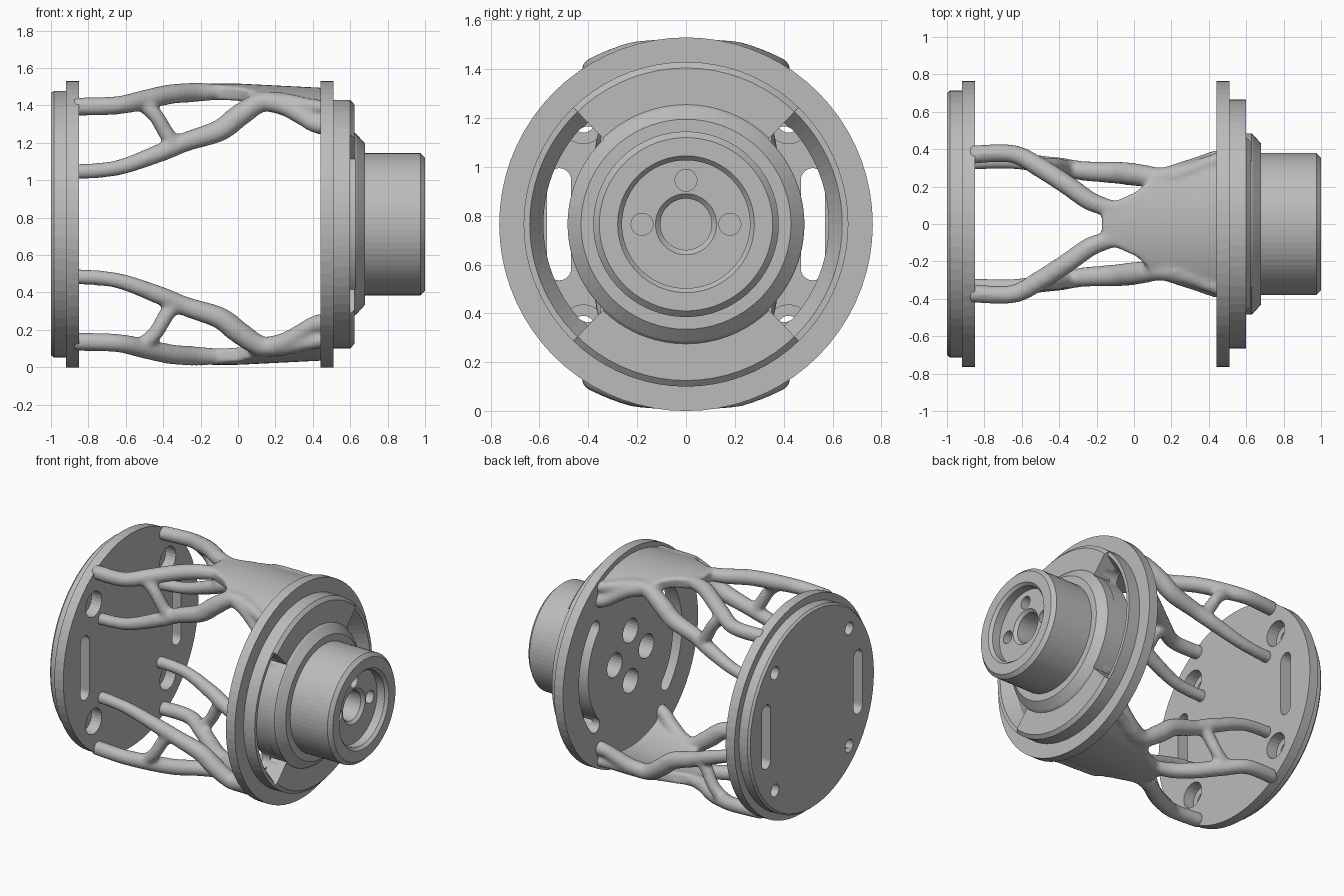
import bpy, bmesh
from math import sin, cos, pi, radians
from mathutils import Vector

ZC = 0.765  # height of the long axis

cube = bpy.data.objects.get("Cube")
if cube:
    bpy.data.objects.remove(cube, do_unlink=True)

metal = bpy.data.materials.new("plain grey metal")
metal.use_nodes = True
GREY = (0.5, 0.5, 0.5, 1)
metal.diffuse_color = GREY
metal.node_tree.nodes["Principled BSDF"].inputs["Base Color"].default_value = GREY


def skin(bm, loops, closed=False):
    """Join a list of equal closed loops, capping the ends unless closed."""
    rings = [[bm.verts.new(p) for p in loop] for loop in loops]
    pairs = list(zip(rings, rings[1:])) + ([(rings[-1], rings[0])] if closed else [])
    n = len(rings[0])
    for a, b in pairs:
        for i in range(n):
            j = (i + 1) % n
            bm.faces.new((a[i], a[j], b[j], b[i]))
    if not closed:
        bm.faces.new(rings[0])
        bm.faces.new(rings[-1])


def make(name, bm):
    bmesh.ops.recalc_face_normals(bm, faces=bm.faces)
    mesh = bpy.data.meshes.new(name)
    bm.to_mesh(mesh)
    bm.free()
    mesh.materials.append(metal)
    obj = bpy.data.objects.new(name, mesh)
    bpy.context.collection.objects.link(obj)
    return obj


def loft(name, loops, closed):
    bm = bmesh.new()
    skin(bm, loops, closed)
    bmesh.ops.remove_doubles(bm, verts=bm.verts, dist=1e-5)
    return make(name, bm)


def lathe(name, profile, start=0, sweep=360, steps=72):
    """Turn an (x, radius) profile about the long axis."""
    full = sweep == 360
    angles = [radians(start + sweep * i / steps) for i in range(steps + (not full))]
    return loft(name, [[(x, r * cos(a), ZC + r * sin(a)) for x, r in profile]
                       for a in angles], full)


def prism(outline, x0, x1):
    return loft("cutter", [[(x, y, ZC + z) for y, z in outline] for x in (x0, x1)], False)


def circle(y, z, r, start=0, sweep=360, n=24):
    count = n if sweep == 360 else n + 1
    return [(y + r * cos(a), z + r * sin(a))
            for a in (radians(start + sweep * i / n) for i in range(count))]


def bake(obj):
    """Apply the whole modifier stack."""
    dg = bpy.context.evaluated_depsgraph_get()
    mesh = bpy.data.meshes.new_from_object(obj.evaluated_get(dg))
    obj.modifiers.clear()
    obj.data = mesh


def cut(obj, cutters):
    for c in cutters:
        mod = obj.modifiers.new("cut", 'BOOLEAN')
        mod.operation, mod.solver, mod.object = 'DIFFERENCE', 'EXACT', c
    bake(obj)
    for c in cutters:
        bpy.data.objects.remove(c, do_unlink=True)


# Back plate with two straight slots and four counterbored holes
plate = lathe("back_plate", [(-1, 0), (-1, .7), (-.985, .713), (-.92, .713),
                             (-.92, .765), (-.85, .765), (-.85, 0)])
tools = []
for sy in (-1, 1):
    tools.append(prism(circle(sy * .52, .18, .05, 0, 180, 12)
                       + circle(sy * .52, -.18, .05, 180, 180, 12), -1.1, -.8))
    for sz in (-1, 1):
        tools.append(prism(circle(sy * .42, sz * .42, .045), -1.1, -.8))
        tools.append(prism(circle(sy * .42, sz * .42, .09), -.93, -.8))
cut(plate, tools)

# Front flange and hub, turned as one piece
flange = lathe("flange_and_hub", [
    (.44, 0), (.44, .765), (.51, .765), (.51, .665), (.6, .665), (.622, .64),
    (.622, .49), (.635, .48), (.68, .43), (.68, .38), (.975, .38), (1, .355),
    (1, .28), (.98, .262), (.92, .262), (.92, .125), (.9, .105), (.7, .105), (.7, 0)])
tools = []
for side in (0, 180):
    # flared recess, then the curved through slot with round ends
    tools.append(lathe("cutter", [(.5, .485), (.5, .58), (.598, .64), (.598, .8),
                                  (.7, .8), (.7, .485)], side - 46, 92, 24))
    mid, half, reach = .532, .052, 41
    ends = [(mid * cos(radians(side + s * reach)), mid * sin(radians(side + s * reach)))
            for s in (-1, 1)]
    tools.append(prism(
        circle(0, 0, mid + half, side - reach, 2 * reach)
        + circle(*ends[1], half, side + reach, 180, 10)[1:-1]
        + circle(0, 0, mid - half, side + reach, -2 * reach)
        + circle(*ends[0], half, side - reach + 180, 180, 10)[1:-1], .4, .56))
for k in range(4):
    y, z = .18 * cos(k * pi / 2), .18 * sin(k * pi / 2)
    tools.append(prism(circle(y, z, .045), .4, .96))
    tools.append(prism(circle(y, z, .085), .4, .58))
cut(flange, tools)

# Organic web: paths of (x, y, height above axis, radius)
UPPER_ARM = [(-.88, .37, .628, .05), (-.65, .375, .635, .05), (-.5, .3, .665, .054),
             (-.36, .21, .695, .054), (-.22, .115, .705, .052), (-.06, .07, .708, .04)]
LOWER_ARM = [(-.88, .33, .28, .042), (-.65, .335, .3, .042), (-.42, .31, .38, .05),
             (-.28, .285, .44, .053), (-.1, .275, .5, .06), (0, .265, .575, .062),
             (.12, .25, .65, .055), (.25, .25, .66, .045)]
BRIDGE = [(-.52, .31, .655, .045), (-.44, .315, .58, .042),
          (-.38, .305, .48, .043), (-.33, .295, .42, .045)]
FOOT = [(.12, .24, .655, .048), (.24, .275, .635, .053), (.34, .31, .58, .05),
        (.4, .335, .54, .047), (.46, .35, .525, .052)]
EDGE = [(.1, .25, .66, .048), (.26, .27, .65, .05), (.36, .31, .635, .042),
        (.46, .345, .62, .042)]


def tube_rings(path, mirror, steps=6, sides=12):
    """Rings square to a Catmull-Rom curve through the path."""
    pts = [Vector((x, y * mirror, z, r)) for x, y, z, r in [path[0], *path, path[-1]]]
    line = [path_end for path_end in pts[1:2]]
    for a, b, c, d in zip(pts, pts[1:], pts[2:], pts[3:]):
        for i in range(1, steps + 1):
            t = i / steps
            line.append(.5 * (2 * b + (c - a) * t + (2 * a - 5 * b + 4 * c - d) * t * t
                              + (3 * b - a - 3 * c + d) * t ** 3))
    rings = []
    for i, p in enumerate(line):
        along = (line[min(i + 1, len(line) - 1)] - line[max(i - 1, 0)]).to_3d().normalized()
        u = along.cross(Vector((0, 1, 0))).normalized()
        v = along.cross(u)
        centre = p.to_3d() + Vector((0, 0, ZC))
        rings.append([centre + p.w * (u * cos(a) + v * sin(a))
                      for a in (2 * pi * k / sides for k in range(sides))])
    return rings


def sheet_section(x, half):
    """Curved strip of the sheet between the arms and the flange."""
    mid = .712 - .05 * max(0, x)
    ys = [half * j / 8 for j in range(-8, 9)]

    def arc(r):
        return [(x, y * r / mid, ZC + r * (1 - (y / mid) ** 2) ** .5) for y in ys]
    return arc(mid + .04) + arc(mid - .04)[::-1]


bm = bmesh.new()
skin(bm, [sheet_section(x, half) for x, half in
          [(-.17, .08), (-.1, .12), (0, .16), (.04, .19), (.1, .25),
           (.25, .27), (.36, .31), (.46, .345)]])
for path in (UPPER_ARM, LOWER_ARM, BRIDGE, FOOT, EDGE):
    for mirror in (-1, 1):
        skin(bm, tube_rings(path, mirror))
upper = make("upper_web", bm)
fuse = upper.modifiers.new("fuse", 'REMESH')
fuse.mode, fuse.voxel_size = 'VOXEL', .013
relax = upper.modifiers.new("relax", 'SMOOTH')
relax.factor, relax.iterations = .5, 8
bake(upper)
for face in upper.data.polygons:
    face.use_smooth = True

# Matching web below the axis
lower = upper.copy()
lower.name = "lower_web"
lower.data = upper.data.copy()
for vert in lower.data.vertices:
    vert.co.z = 2 * ZC - vert.co.z
lower.data.flip_normals()
bpy.context.collection.objects.link(lower)
